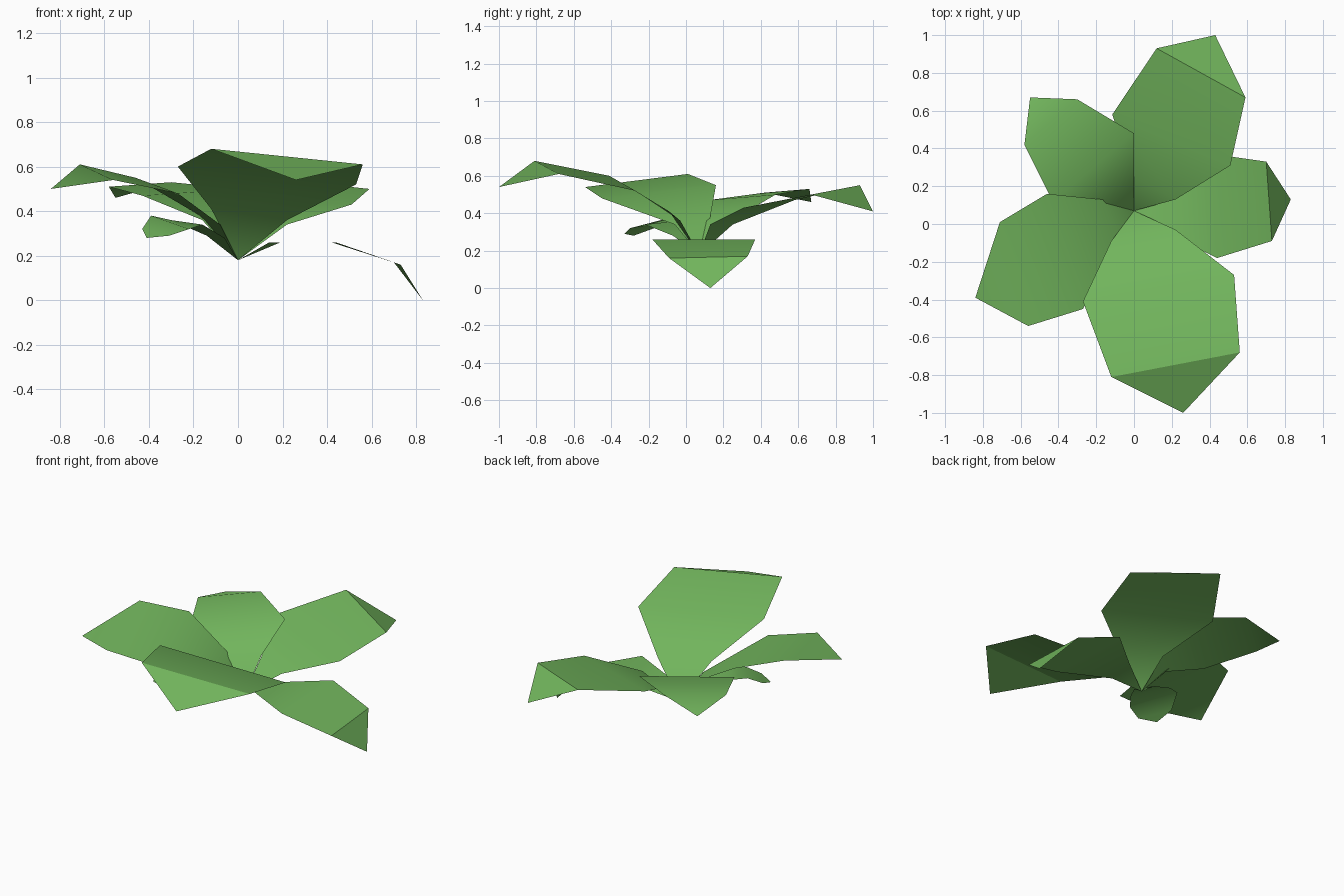
import bpy, math
from mathutils import Vector

green = bpy.data.materials.new("leaf green")
green.diffuse_color = (0.17, 0.47, 0.11, 1)

BASE = (0, 0.07, 0.18)


def leaf(name, rows, tip, rounded=False):
    """Strip leaf: starts at the shared base point, widens through (a, b) rows, ends in a tip."""
    verts = [BASE] + [p for row in rows for p in row] + [tip]
    faces = [(0, 1, 2)]
    for i in range(len(rows) - 1):
        a = 1 + 2 * i
        faces.append((a, a + 2, a + 3, a + 1))
    n = len(verts)
    faces.append((n - 3, n - 1, n - 2))
    # make every face look upward
    out = []
    for f in faces:
        p = [Vector(verts[i]) for i in f]
        nz = (p[1] - p[0]).cross(p[2] - p[0]).z
        out.append(f if nz > 0 else tuple(reversed(f)))
    me = bpy.data.meshes.new(name)
    me.from_pydata(verts, [], out)
    me.materials.append(green)
    ob = bpy.data.objects.new(name, me)
    bpy.context.collection.objects.link(ob)
    bpy.ops.object.select_all(action='DESELECT')
    ob.select_set(True)
    bpy.context.view_layer.objects.active = ob
    bpy.ops.object.shade_smooth_by_angle(angle=math.radians(30))
    return ob


# large raised leaf at the front
leaf("front_leaf",
     [((-0.12, -0.09, 0.41), (0.22, -0.03, 0.36)),
      ((-0.27, -0.41, 0.60), (0.53, -0.27, 0.52)),
      ((-0.12, -0.81, 0.68), (0.56, -0.68, 0.61))],
     (0.26, -1.0, 0.54))

# low drooping leaf on the right
leaf("right_leaf",
     [((0.14, -0.03, 0.26), (0.19, 0.18, 0.26)),
      ((0.44, -0.18, 0.26), (0.42, 0.37, 0.26)),
      ((0.73, -0.09, 0.16), (0.70, 0.33, 0.17))],
     (0.83, 0.13, 0.0))

# large leaf at the back
leaf("back_leaf",
     [((0.22, 0.13, 0.34), (-0.01, 0.25, 0.34)),
      ((0.51, 0.31, 0.43), (-0.115, 0.58, 0.47)),
      ((0.59, 0.67, 0.50), (0.12, 0.93, 0.55))],
     (0.43, 1.0, 0.41))

# smaller leaf at the back left
leaf("back_left_leaf",
     [((0.0, 0.24, 0.36), (-0.16, 0.10, 0.36)),
      ((0.0, 0.48, 0.50), (-0.43, 0.12, 0.47)),
      ((-0.30, 0.66, 0.53), (-0.58, 0.42, 0.51))],
     (-0.55, 0.67, 0.46))

# wide leaf at the left
leaf("left_leaf",
     [((-0.17, 0.13, 0.38), (-0.08, -0.06, 0.34)),
      ((-0.46, 0.16, 0.55), (-0.27, -0.45, 0.48)),
      ((-0.71, 0.01, 0.61), (-0.56, -0.54, 0.54))],
     (-0.84, -0.39, 0.50))

# small rounded leaf tucked under the left one
leaf("small_under_leaf",
     [((-0.14, 0.02, 0.29), (-0.06, -0.07, 0.28)),
      ((-0.30, -0.03, 0.36), (-0.16, -0.22, 0.34)),
      ((-0.39, -0.07, 0.38), (-0.22, -0.30, 0.32)),
      ((-0.43, -0.17, 0.32), (-0.31, -0.33, 0.29))],
     (-0.41, -0.28, 0.28))
